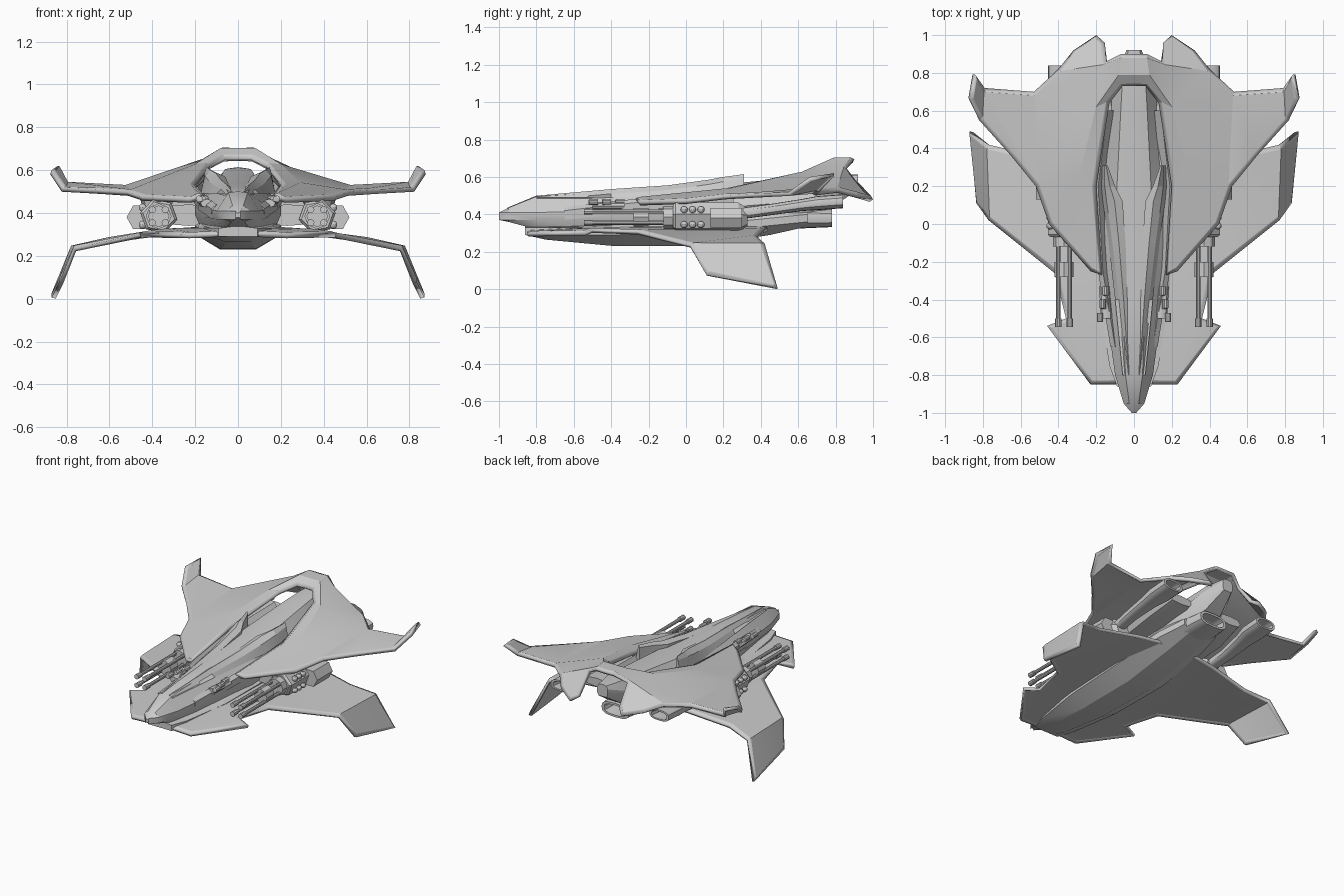
import bpy, bmesh, math
from mathutils import Vector

if "Cube" in bpy.data.objects:
    bpy.data.objects.remove(bpy.data.objects["Cube"])

grey = bpy.data.materials.new("hull_grey")
grey.diffuse_color = (0.6, 0.6, 0.6, 1)
grey.use_nodes = True
grey.node_tree.nodes["Principled BSDF"].inputs["Base Color"].default_value = grey.diffuse_color


def finish(name, bm, angle=30):
    bmesh.ops.remove_doubles(bm, verts=bm.verts, dist=0.0005)
    bmesh.ops.recalc_face_normals(bm, faces=bm.faces)
    me = bpy.data.meshes.new(name)
    bm.to_mesh(me)
    bm.free()
    me.materials.append(grey)
    ob = bpy.data.objects.new(name, me)
    bpy.context.collection.objects.link(ob)
    bpy.ops.object.select_all(action='DESELECT')
    ob.select_set(True)
    bpy.context.view_layer.objects.active = ob
    bpy.ops.object.shade_smooth_by_angle(angle=math.radians(angle))
    return ob


def bridge(bm, rings, cap=True):
    """Skin closed rings of equal length."""
    rings = [[bm.verts.new(p) for p in r] for r in rings]
    n = len(rings[0])
    for a, b in zip(rings, rings[1:]):
        for i in range(n):
            bm.faces.new((a[i], a[(i + 1) % n], b[(i + 1) % n], b[i]))
    if cap:
        bm.faces.new(rings[0])
        bm.faces.new(rings[-1])


def hull(name, sections, angle=30):
    """sections: y, top half width, top z, side half width, side z, low half width, low z"""
    bm = bmesh.new()
    rings = []
    for y, wt, zt, w, zm, wb, zb in sections:
        half = [(wt, zt), (w, zm + .02), (w, zm - .02), (wb, zb)]
        ring = [(0, zt + wt * .12)] + half + [(0, zb)] + [(-x, z) for x, z in reversed(half)]
        rings.append([(x, y, z) for x, z in ring])
    bridge(bm, rings)
    return finish(name, bm, angle)


def tubes(name, specs, n=12, sides=(1, -1), power=1.0, turn=0.0):
    """Each spec is a list of (x, y, z, rx, rz) stations; mirrored left and right."""
    bm = bmesh.new()
    for spec in specs:
        for s in sides:
            rings = []
            for x, y, z, rx, rz in spec:
                ring = []
                for i in range(n):
                    a = 2 * math.pi * i / n + turn
                    c, d = math.cos(a), math.sin(a)
                    ring.append((s * (x + rx * math.copysign(abs(c) ** power, c)), y,
                                 z + rz * math.copysign(abs(d) ** power, d)))
                rings.append(ring)
            bridge(bm, rings)
    return finish(name, bm)


def plate(name, pts, faces, thick, rim):
    """Mirrored panel with a chamfered rim; upper-case keys lie on the centre line."""
    bm = bmesh.new()
    for s in (1, -1):
        v = {k: bm.verts.new((s * p[0], p[1], p[2])) for k, p in pts.items()}
        for f in faces:
            ring = [v[k] for k in f.split()]
            bm.faces.new(ring if s == 1 else ring[::-1])
    bmesh.ops.remove_doubles(bm, verts=bm.verts, dist=0.0005)
    bmesh.ops.recalc_face_normals(bm, faces=bm.faces)
    if sum(f.normal.z * f.calc_area() for f in bm.faces) < 0:
        bmesh.ops.reverse_faces(bm, faces=bm.faces)
    bmesh.ops.inset_region(bm, faces=bm.faces, thickness=rim, depth=0.008,
                           use_boundary=True, use_even_offset=False)
    ob = finish(name, bm, 12)
    mod = ob.modifiers.new("thickness", 'SOLIDIFY')
    mod.thickness = thick
    mod.offset = -1
    return ob


# Upper wing shell: U-shaped opening, rear arch, swept tips and tail prongs
plate("upper_wing", {
    "a0": (.17, -.27, .485), "a1": (.20, .20, .53), "a2": (.13, .64, .62), "a3": (.06, .73, .655), "A": (0, .73, .655),
    "b0": (.23, -.25, .465), "b1": (.29, .25, .535), "b2": (.20, .62, .62), "b3": (.08, .79, .695), "B": (0, .79, .695),
    "c3": (.07, .90, .695), "C": (0, .90, .695), "c2": (.15, .86, .645),
    "d0": (.45, .0, .475), "d1": (.52, .20, .50), "d2": (.53, .70, .52), "g": (.65, .36, .51),
    "e0": (.82, .55, .52), "e1": (.79, .72, .535), "e2": (.87, .66, .60), "e3": (.84, .79, .62),
    "f0": (.155, .96, .51), "f1": (.20, 1.0, .48), "f2": (.32, .92, .50), "f3": (.40, .82, .53),
}, ["a0 b0 b1 a1", "a1 b1 b2 a2", "a2 b2 b3 a3", "A a3 b3 B", "B b3 c3 C", "b2 c2 c3 b3",
    "b0 d0 d1 b1", "b1 d1 d2 b2", "d1 g e0 e1 d2", "e0 e2 e3 e1", "b2 d2 f3 c2", "c2 f3 f2 f1 f0"], .022, .022)

# Lower wing: notched front plate, swept wings and drooping tips
plate("lower_wing", {
    "A": (0, -.85, .31), "B": (0, -.5, .325), "C": (0, -.26, .33), "D": (0, .45, .34),
    "p1": (.23, -.85, .30), "p2": (.46, -.54, .305), "p3": (.36, -.50, .32), "p4": (.42, -.26, .31),
    "p5": (.77, .02, .235), "p6": (.77, .42, .245), "p7": (.60, .38, .28), "p8": (.30, .42, .32),
    "t1": (.835, .11, .075), "t2": (.87, .49, .005),
}, ["A p1 p3 B", "p1 p2 p3", "B p3 p4 C", "C p4 p8 D", "p4 p5 p6 p7 p8", "p5 t1 t2 p6"], .02, .025)

# Main body and faceted belly
hull("fuselage", [
    (-1.0, .005, .40, .012, .39, .006, .38),
    (-.95, .025, .435, .055, .39, .03, .36),
    (-.80, .045, .495, .10, .39, .06, .32),
    (-.40, .06, .52, .155, .40, .12, .30),
    (-.10, .08, .535, .20, .41, .16, .30),
    (.20, .09, .55, .20, .42, .16, .31),
    (.60, .07, .59, .14, .45, .11, .35),
    (.78, .06, .605, .10, .52, .06, .44),
    (.92, .03, .61, .04, .57, .03, .53)])
hull("belly", [
    (-.86, .08, .33, .09, .31, .05, .29),
    (-.75, .11, .33, .13, .31, .06, .265),
    (-.40, .16, .34, .185, .31, .08, .232),
    (.05, .18, .36, .20, .32, .085, .23),
    (.45, .15, .42, .17, .36, .08, .29),
    (.65, .09, .42, .13, .38, .07, .335)], 15)

# Twin raised blades along the spine
bm = bmesh.new()
for s in (1, -1):
    bridge(bm, [[(s * xi, y, .49), (s * xi, y, z - .015), (s * (xi + xo) / 2, y, z), (s * xo, y, z - .025),
                 (s * (xo + .02), y, .49)]
                for y, xi, xo, z in [(-.8, .015, .04, .50), (-.4, .03, .08, .535), (-.1, .045, .115, .555),
                                     (.12, .06, .145, .585), (.20, .10, .155, .60), (.31, .14, .155, .615)]])
finish("spine_blades", bm, 15)

# Side strakes between body and upper wing
bm = bmesh.new()
for s in (1, -1):
    bridge(bm, [[(s * x, y, z), (s * (x + .025), y, z - .02), (s * (x + .02), y, z - .07), (s * (x - .05), y, z - .07)]
                for y, x, z in [(-.65, .10, .44), (-.25, .165, .485), (.2, .19, .525), (.6, .14, .57)]])
finish("side_strakes", bm, 20)

# Gun pods, outer ammunition boxes and pylons
PX, PZ = .37, .385
tubes("gun_pod", [[(PX, -.07, PZ, .075, .07), (PX, -.055, PZ, .088, .082), (PX, .28, PZ, .088, .082),
                   (PX, .33, PZ, .05, .05)]], n=6, turn=.2)
tubes("pod_collar", [[(PX, -.28, PZ, .05, .05), (PX, -.20, PZ, .05, .05)],
                     [(PX, -.12, PZ, .06, .06), (PX, -.07, PZ, .06, .06)]], n=8)
tubes("ammo_box", [[(.46, .13, PZ - .005, .06, .062), (.46, .30, PZ - .005, .06, .062)]], n=6)
tubes("pylon", [[(.23, -.03, .39, .12, .05), (.23, .28, .39, .12, .05)]], n=8, power=.5)

# Rotary barrels with thicker muzzles
barrels = []
for k in range(4):
    a = math.pi / 4 + k * math.pi / 2
    x, z = PX + .043 * math.cos(a), PZ + .043 * math.sin(a)
    barrels.append([(x, y, z, r, r) for y, r in
                    [(-.545, .017), (-.50, .017), (-.499, .012), (-.07, .012)]])
tubes("gun_barrels", barrels, n=10)

# Small launch tubes on the nose sides and pod flanks
tubes("nose_launchers", [[(.18 - j * .014 - (0 if i else .005), y, .465, .012 if not i else .017, .012 if not i else .017)
                          for i, y in enumerate((-.52 + j * .07, -.515 + j * .07, -.47 + j * .07))]
                         for j in range(3)], n=10)
tubes("nose_launcher_mount", [[(.145, -.50, .445, .03, .02), (.155, -.33, .445, .03, .02)]], n=8)
bm = bmesh.new()
for s in (1, -1):
    for j in range(3):
        for z in (.345, .425):
            r = bmesh.ops.create_uvsphere(bm, u_segments=10, v_segments=6, radius=.019)
            bmesh.ops.translate(bm, verts=r["verts"], vec=Vector((s * .445, -.01 + j * .045, z)))
finish("flank_launchers", bm)

# Engine ducts with hollow outlets
tubes("side_engine", [[(.38, .30, .405, .04, .03), (.39, .45, .425, .045, .03), (.385, .62, .45, .06, .032),
                       (.38, .70, .46, .075, .037), (.38, .84, .47, .075, .037), (.38, .84, .47, .058, .026),
                       (.38, .72, .46, .05, .02)]], n=16, power=.75)
tubes("centre_engine", [[(0, .45, .38, .13, .06), (0, .62, .38, .12, .055), (0, .78, .38, .105, .048),
                         (0, .78, .38, .085, .034), (0, .66, .38, .07, .025)]], n=16, sides=(1,), power=.7)
# Shrouds joining the body to the side engines
tubes("engine_shroud", [[(.19, .25, .44, .12, .06), (.20, .50, .46, .12, .05), (.20, .70, .49, .09, .03)]],
      n=8, power=.7)
